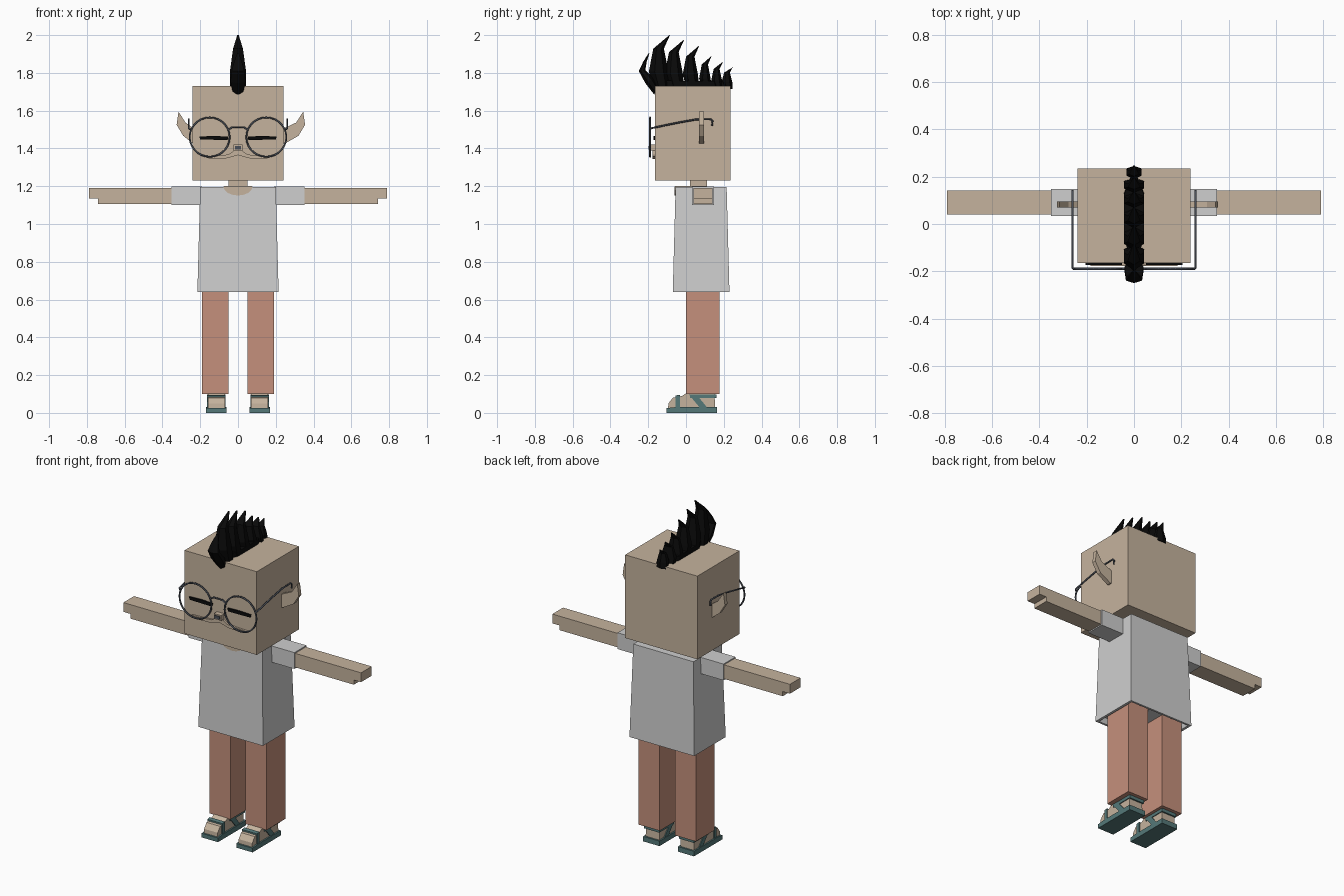
import bpy, bmesh, math
from mathutils import Vector

cube = bpy.data.objects.get("Cube")
if cube:
    bpy.data.objects.remove(cube, do_unlink=True)


def material(name, r, g, b):
    m = bpy.data.materials.new(name)
    m.use_nodes = True
    m.diffuse_color = (r, g, b, 1)
    bsdf = next(n for n in m.node_tree.nodes if n.type == 'BSDF_PRINCIPLED')
    bsdf.inputs["Base Color"].default_value = (r, g, b, 1)
    bsdf.inputs["Roughness"].default_value = 0.8
    return m


SKIN = material("skin", 0.56, 0.45, 0.34)
SHIRT = material("shirt_grey", 0.62, 0.62, 0.62)
PANTS = material("pants_clay", 0.56, 0.28, 0.2)
TEAL = material("sandal_teal", 0.09, 0.19, 0.19)
BLACK = material("black", 0.003, 0.003, 0.003)
METAL = material("frame_grey", 0.07, 0.08, 0.1)


def finish(name, bm, mat):
    bmesh.ops.recalc_face_normals(bm, faces=bm.faces)
    me = bpy.data.meshes.new(name)
    bm.to_mesh(me)
    bm.free()
    me.materials.append(mat)
    ob = bpy.data.objects.new(name, me)
    bpy.context.collection.objects.link(ob)
    return ob


def loft(name, rings, mat):
    """Skin a closed solid through rings holding equal numbers of points."""
    bm = bmesh.new()
    rows = [[bm.verts.new(p) for p in ring] for ring in rings]
    n = len(rows[0])
    for a, b in zip(rows, rows[1:]):
        for i in range(n):
            j = (i + 1) % n
            bm.faces.new((a[i], a[j], b[j], b[i]))
    bm.faces.new(rows[0])
    bm.faces.new(rows[-1])
    return finish(name, bm, mat)


def prism_y(name, pts, y0, y1, mat):
    return loft(name, [[(x, y, z) for x, z in pts] for y in (y0, y1)], mat)


def prism_x(name, pts, x0, x1, mat):
    return loft(name, [[(x, y, z) for y, z in pts] for x in (x0, x1)], mat)


def rect(x0, x1, y0, y1, z):
    return [(x0, y0, z), (x1, y0, z), (x1, y1, z), (x0, y1, z)]


def box(name, x0, x1, y0, y1, z0, z1, mat):
    return loft(name, [rect(x0, x1, y0, y1, z0), rect(x0, x1, y0, y1, z1)], mat)


def tube(name, pts, radius, mat, cyclic=False):
    cu = bpy.data.curves.new(name, 'CURVE')
    cu.dimensions = '3D'
    cu.bevel_depth = radius
    cu.bevel_resolution = 1
    cu.use_fill_caps = True
    sp = cu.splines.new('POLY')
    sp.points.add(len(pts) - 1)
    for p, co in zip(sp.points, pts):
        p.co = (*co, 1)
    sp.use_cyclic_u = cyclic
    tmp = bpy.data.objects.new(name + "_path", cu)
    bpy.context.collection.objects.link(tmp)
    dg = bpy.context.evaluated_depsgraph_get()
    me = bpy.data.meshes.new_from_object(tmp.evaluated_get(dg))
    bpy.data.objects.remove(tmp, do_unlink=True)
    me.materials.clear()
    me.materials.append(mat)
    ob = bpy.data.objects.new(name, me)
    bpy.context.collection.objects.link(ob)
    return ob


# Head and neck
box("head", -0.24, 0.24, -0.165, 0.235, 1.23, 1.73, SKIN)
box("neck", -0.05, 0.05, 0.02, 0.11, 1.18, 1.24, SKIN)

# Shirt: flared, with a hollow hem
loft("shirt", [
    rect(-0.19, 0.19, -0.045, 0.205, 0.67),
    rect(-0.2, 0.2, -0.058, 0.218, 0.64),
    rect(-0.215, 0.215, -0.07, 0.23, 0.64),
    rect(-0.2, 0.2, -0.055, 0.215, 1.197)], SHIRT)
arc = [math.pi * (1 + i / 8) for i in range(9)]
neckline = [(0.077 * math.cos(a), 1.198 + 0.047 * math.sin(a)) for a in arc]
prism_y("neckline_front", neckline, -0.06, -0.05, SKIN)
box("neckline_top", -0.075, 0.075, -0.058, 0.11, 1.19, 1.2, SKIN)

# Face
box("nose", -0.024, 0.024, -0.195, -0.16, 1.388, 1.42, SKIN)
box("nose_tip", -0.016, 0.016, -0.199, -0.19, 1.395, 1.413, METAL)
tube("glasses_bridge", [(-0.05, -0.19, 1.5), (-0.03, -0.19, 1.513),
                        (0.03, -0.19, 1.513), (0.05, -0.19, 1.5)], 0.005, METAL)

for side, s in (("left", 1), ("right", -1)):
    def mx(pts):
        return [(s * p[0], *p[1:]) for p in pts]

    # Closed eye and cheek fold
    prism_y(side + "_eye", mx([(0.055, 1.445), (0.2, 1.447), (0.205, 1.463),
                               (0.13, 1.466), (0.05, 1.463)]), -0.173, -0.16, BLACK)
    prism_y(side + "_lip_fold", mx([(0, 1.39), (0.02, 1.39), (0.05, 1.368), (0.11, 1.362),
                                    (0.185, 1.36), (0.15, 1.345), (0.06, 1.348), (0, 1.365)]),
            -0.177, -0.16, SKIN)

    # Pointed ear, swept up; the two sit slightly off centre
    d = 0.03 if s > 0 else 0
    ear = [(0.23, 1.425), (0.24 + d / 3, 1.427), (0.29 + d, 1.467), (0.325 + d, 1.525),
           (0.315 + d, 1.595), (0.278 + d, 1.537), (0.24 + d / 3, 1.51), (0.23, 1.5)]
    prism_y(side + "_ear", mx(ear), 0.07, 0.095, SKIN)

    # Glasses
    ring = [(s * 0.15 + 0.106 * math.cos(a), -0.19, 1.46 + 0.104 * math.sin(a))
            for a in (math.tau * i / 28 for i in range(28))]
    tube(side + "_lens_rim", ring, 0.005, METAL, True)
    temple = [(0.252, -0.19, 1.5), (0.26, -0.185, 1.507), (0.26, -0.05, 1.535),
              (0.26, 0.05, 1.553), (0.26, 0.13, 1.555), (0.26, 0.14, 1.545), (0.26, 0.138, 1.52)]
    tube(side + "_glasses_temple", mx(temple), 0.005, METAL)

    # Arm with a stepped hand, and sleeve
    box(side + "_sleeve", *sorted((s * 0.19, s * 0.352)), 0.033, 0.147, 1.1, 1.198, SHIRT)
    prism_y(side + "_arm", mx([(0.3, 1.107), (0.742, 1.107), (0.742, 1.135),
                               (0.79, 1.135), (0.79, 1.191), (0.3, 1.191)]), 0.04, 0.141, SKIN)

    # Leg
    box(side + "_pant_leg", *sorted((s * 0.05, s * 0.19)), 0, 0.178, 0.1, 0.68, PANTS)

    # Foot and sandal
    cx = s * 0.115

    def shoe(part, hw, pts, mat):
        prism_x(side + part, pts, cx - hw, cx + hw, mat)

    shoe("_foot", 0.045, [(-0.095, 0.02), (-0.093, 0.05), (-0.07, 0.08), (-0.02, 0.09),
                          (0.01, 0.11), (0.15, 0.11), (0.155, 0.02)], SKIN)
    shoe("_sandal_sole", 0.054, [(-0.103, 0), (-0.103, 0.025), (-0.06, 0.03),
                                 (0.165, 0.03), (0.165, 0)], TEAL)
    shoe("_sandal_toe_strap", 0.05, [(-0.055, 0.02), (-0.055, 0.092), (-0.033, 0.096),
                                     (-0.033, 0.02)], TEAL)
    shoe("_sandal_diagonal_strap", 0.05, [(0.015, 0.098), (0.055, 0.098), (0.115, 0.025),
                                          (0.075, 0.025)], TEAL)
    box(side + "_sandal_ankle_strap", cx - 0.05, cx + 0.05, 0.02, 0.161, 0.078, 0.097, TEAL)


# Mohawk: curved blades in a row, each a hexagonal loft
def blade(name, rows):
    rings = []
    for (fy, fz), (by, bz), w in rows:
        f, b = Vector((0, fy, fz)), Vector((0, by, bz))
        side = Vector((w, 0, 0))
        p, q = f.lerp(b, 0.3), f.lerp(b, 0.75)
        rings.append([f, p + side, q + side, b, q - side, p - side])
    loft(name, rings, BLACK)


tips = [(-0.085, 2.0), (-0.01, 1.975), (0.07, 1.943), (0.135, 1.888), (0.195, 1.857), (0.25, 1.83)]
for i, (t, h) in enumerate(tips):
    k = max(0.55, (h - 1.73) / 0.27)
    wide = 0.75 if i == 5 else 1
    rows = []
    for u, front, back, w in ((0, -0.08, 0, 0.043), (0.32, -0.112, -0.008, 0.043),
                              (0.75, -0.088, -0.032, 0.026), (1, -0.003, 0, 0.004)):
        z = 1.715 + u * (h - 1.715)
        rows.append(((t + front * k, z), (min(t + back * k, 0.245), z), w * wide))
    blade("hair_blade_%d" % (i + 1), rows)

blade("hair_forelock", [((-0.168, 1.685), (-0.15, 1.73), 0.028),
                        ((-0.215, 1.745), (-0.17, 1.77), 0.04),
                        ((-0.25, 1.81), (-0.215, 1.815), 0.034),
                        ((-0.225, 1.862), (-0.208, 1.86), 0.02),
                        ((-0.197, 1.905), (-0.194, 1.902), 0.004)])
blade("hair_base", [((-0.175, 1.7), (0.236, 1.715), 0.043),
                    ((-0.185, 1.76), (0.225, 1.755), 0.043)])
